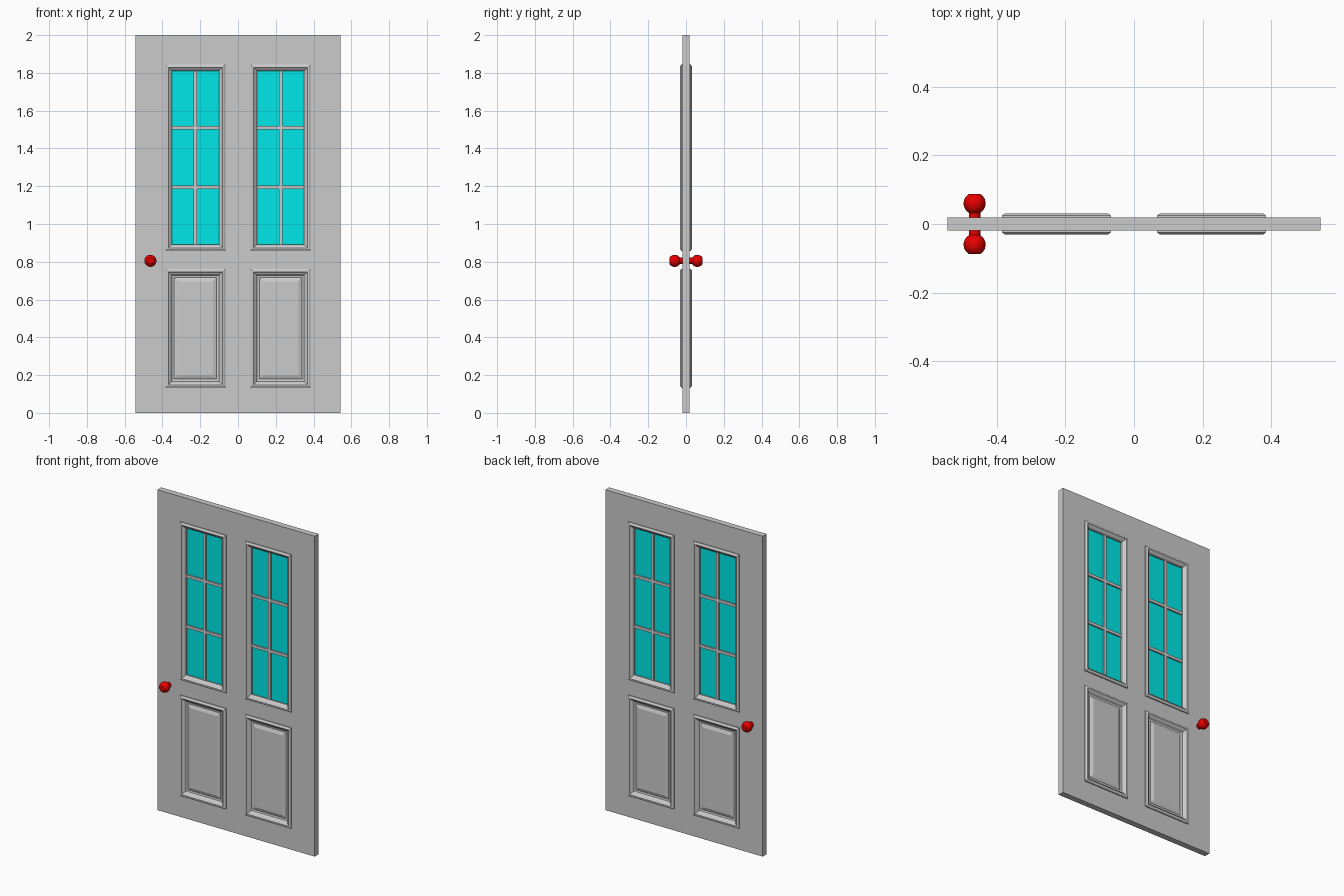
import bpy, bmesh, math

if "Cube" in bpy.data.objects:
    bpy.data.objects.remove(bpy.data.objects["Cube"])

HALF_W, HEIGHT, HALF_T = 0.543, 2.0, 0.019
X0, X1 = 0.067, 0.384            # panel openings (mirrored in x)
LOW_Z, UP_Z = (0.133, 0.762), (0.858, 1.844)


def material(name, color):
    m = bpy.data.materials.new(name)
    m.diffuse_color = color
    m.use_nodes = True
    m.node_tree.nodes["Principled BSDF"].inputs["Base Color"].default_value = m.diffuse_color
    return m


def finish(bm, name, mat=None):
    bmesh.ops.recalc_face_normals(bm, faces=bm.faces)
    me = bpy.data.meshes.new(name)
    bm.to_mesh(me)
    bm.free()
    ob = bpy.data.objects.new(name, me)
    bpy.context.collection.objects.link(ob)
    if mat:
        me.materials.append(mat)
    return ob


def add_box(bm, x0, x1, y, z0, z1):
    v = bmesh.ops.create_cube(bm, size=1)["verts"]
    bmesh.ops.scale(bm, vec=(x1 - x0, 2 * y, z1 - z0), verts=v)
    bmesh.ops.translate(bm, vec=((x0 + x1) / 2, 0, (z0 + z1) / 2), verts=v)


def panel(name, x0, x1, z0, z1, profile, fill):
    """Nested rectangles (inset, depth) joined into moulding on both faces."""
    bm = bmesh.new()
    for side in (-1, 1):
        prev = None
        for d, y in profile:
            ring = [bm.verts.new((x, side * y, z)) for x, z in
                    ((x0 + d, z0 + d), (x1 - d, z0 + d),
                     (x1 - d, z1 - d), (x0 + d, z1 - d))]
            if prev:
                for i in range(4):
                    j = (i + 1) % 4
                    q = [prev[i], prev[j], ring[j], ring[i]]
                    bm.faces.new(q if side < 0 else q[::-1])
            prev = ring
        if fill:
            bm.faces.new(prev if side < 0 else prev[::-1])
    bmesh.ops.remove_doubles(bm, verts=bm.verts, dist=1e-5)
    return finish(bm, name)


glass_mat = material("glass", (0.0, 0.8, 0.8, 1))
knob_mat = material("red_knob", (0.8, 0.0, 0.0, 1))

# Door slab: a sheet with four openings, thickened
xs = [-HALF_W, -X1, -X0, X0, X1, HALF_W]
zs = [0, *LOW_Z, *UP_Z, HEIGHT]
bm = bmesh.new()
grid = [[bm.verts.new((x, 0, z)) for x in xs] for z in zs]
for r in range(5):
    for c in range(5):
        if not (r in (1, 3) and c in (1, 3)):
            bm.faces.new((grid[r][c], grid[r][c + 1], grid[r + 1][c + 1], grid[r + 1][c]))
slab = finish(bm, "door_slab")
mod = slab.modifiers.new("thickness", "SOLIDIFY")
mod.thickness, mod.offset = 2 * HALF_T, 0

# Moulding cross-section, and the raised field that continues it below
moulding = [(0, HALF_T), (0, 0.025), (0.009, 0.031), (0.015, 0.031),
            (0.022, 0.024), (0.026, 0.022), (0.034, 0.012)]
field = [(0.046, 0.010), (0.050, 0.013), (0.066, 0.019)]

for side, sx in (("left", -1), ("right", 1)):
    a, b = sorted((sx * X0, sx * X1))
    panel(side + "_lower_panel", a, b, *LOW_Z, moulding + field, True)
    panel(side + "_window_frame", a, b, *UP_Z, moulding + [(0.034, 0)], False)

    # Glass pane
    ga, gb, g0, g1 = a + 0.034, b - 0.034, UP_Z[0] + 0.034, UP_Z[1] - 0.034
    bm = bmesh.new()
    add_box(bm, ga, gb, 0.003, g0, g1)
    finish(bm, side + "_glass", glass_mat)

    # Glazing bars
    bm = bmesh.new()
    mid = (a + b) / 2
    add_box(bm, mid - 0.009, mid + 0.009, 0.0125, g0, g1)
    for z in (1.195, 1.51):
        add_box(bm, ga, gb, 0.012, z - 0.009, z + 0.009)
    finish(bm, side + "_glazing_bars")

# Door knobs: truncated balls on a shared shaft, lathed around y
R, C, NECK = 0.032, 0.06, 0.0165
lim = math.asin(NECK / R)
arc = [lim + (math.pi - 2 * lim) * i / 12 for i in range(13)]
half = [(R * math.sin(t), C - R * math.cos(t)) for t in arc]
prof = [(r, -y) for r, y in reversed(half)] + half
bm = bmesh.new()
N = 24
rings = [[bm.verts.new((-0.464 + r * math.cos(2 * math.pi * k / N), y,
                        0.805 + r * math.sin(2 * math.pi * k / N)))
          for k in range(N)] for r, y in prof]
for p, q in zip(rings, rings[1:]):
    for k in range(N):
        bm.faces.new((p[k], p[(k + 1) % N], q[(k + 1) % N], q[k]))
bm.faces.new(rings[0])
bm.faces.new(rings[-1])
knob = finish(bm, "door_knobs", knob_mat)
bpy.context.view_layer.objects.active = knob
knob.select_set(True)
bpy.ops.object.shade_smooth_by_angle(angle=math.radians(35))
